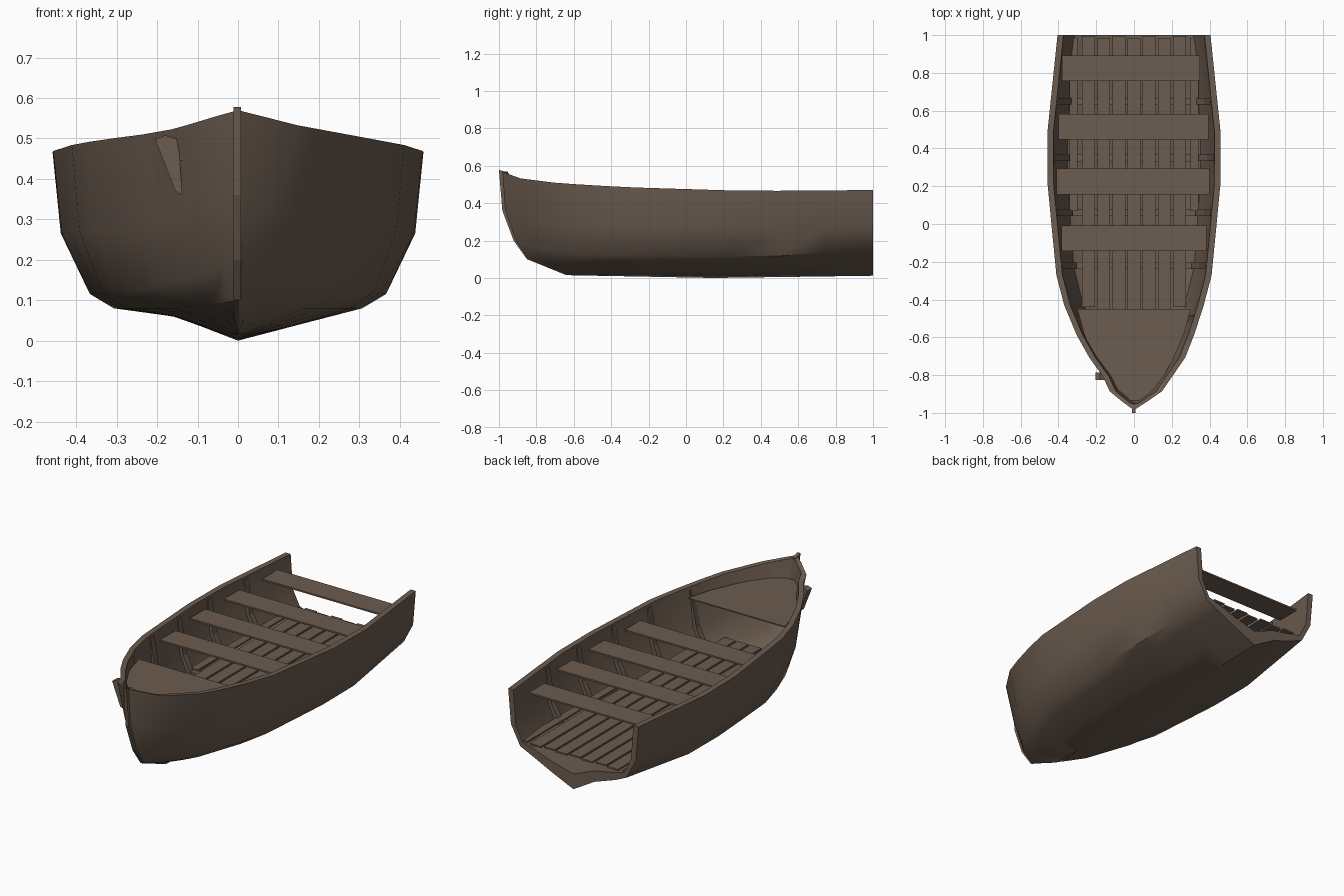
import bpy, bmesh, math

if "Cube" in bpy.data.objects:
    bpy.data.objects.remove(bpy.data.objects["Cube"])

wood = bpy.data.materials.new("weathered_brown_wood")
wood.diffuse_color = (0.15, 0.108, 0.08, 1)
wood.use_nodes = True
wood.node_tree.nodes["Principled BSDF"].inputs["Base Color"].default_value = wood.diffuse_color


def make(name, verts, faces, smooth=None):
    """Build one mesh part, merged and with outward normals."""
    bm = bmesh.new()
    vs = [bm.verts.new(v) for v in verts]
    for f in faces:
        bm.faces.new([vs[i] for i in f])
    bmesh.ops.remove_doubles(bm, verts=bm.verts[:], dist=0.0005)
    bmesh.ops.recalc_face_normals(bm, faces=bm.faces[:])
    me = bpy.data.meshes.new(name)
    bm.to_mesh(me)
    bm.free()
    me.materials.append(wood)
    ob = bpy.data.objects.new(name, me)
    bpy.context.collection.objects.link(ob)
    if smooth:
        bpy.context.view_layer.objects.active = ob
        ob.select_set(True)
        bpy.ops.object.shade_smooth_by_angle(angle=math.radians(smooth))
        ob.select_set(False)
    return ob


def prism(name, a, b):
    """Solid between two matching outlines."""
    n = len(a)
    faces = [list(range(n)), list(range(2 * n - 1, n - 1, -1))]
    faces += [(i, (i + 1) % n, n + (i + 1) % n, n + i) for i in range(n)]
    return make(name, a + b, faces)


def box(name, x0, x1, y0, y1, z0, z1):
    ring = [(x0, y0), (x1, y0), (x1, y1), (x0, y1)]
    return prism(name, [(x, y, z0) for x, y in ring], [(x, y, z1) for x, y in ring])


def interp(table, y):
    if y <= table[0][0]:
        return table[0][1:]
    for a, b in zip(table, table[1:]):
        if y <= b[0]:
            t = (y - a[0]) / (b[0] - a[0])
            return tuple(p + (q - p) * t for p, q in zip(a[1:], b[1:]))
    return table[-1][1:]


# hull lines from gunwale to keel: (y, half width, height)
LINES = [
    [(-.985, 0, .57), (-.95, .055, .556), (-.89, .145, .533), (-.71, .27, .51), (-.52, .345, .496),
     (-.28, .41, .484), (.2, .457, .469), (.47, .46, .466), (1, .405, .47)],
    [(-.97, 0, .36), (-.88, .1, .33), (-.7, .23, .29), (-.5, .325, .275), (-.28, .39, .27),
     (.2, .435, .265), (.47, .44, .265), (1, .388, .275)],
    [(-.915, 0, .2), (-.8, .1, .16), (-.6, .22, .13), (-.28, .33, .118), (.2, .365, .115),
     (.47, .37, .115), (1, .33, .165)],
    [(-.85, 0, .1), (-.75, .07, .088), (-.6, .16, .08), (-.28, .27, .08), (.3, .31, .08), (1, .26, .133)],
    [(-.75, 0, .06), (-.6, .07, .04), (-.28, .13, .036), (.3, .16, .042), (1, .13, .07)],
    [(-.64, 0, .015), (.15, 0, 0), (1, 0, .012)],
]
# inner skin offsets for each line: inset, lift
INSET = [(.032, 0), (.03, 0), (.015, .025), (.01, .04), (.005, .06), (0, .085)]
STEPS = [0, .02, .05, .09, .14, .2, .28, .36, .48, .6, .74, .87, 1]
KEEL = len(LINES) - 1


def hull_point(k, y, side, inner=False):
    x, z = interp(LINES[k], y)
    if side < 0 and k < 2:                      # dented left bow
        x *= 1 - .19 * max(0, 1 - abs(y + .8) / .28)
    if side < 0 and k == 4:                     # flatter left bottom
        z += .018
    if inner:
        x, z = max(0, x - INSET[k][0]), z + INSET[k][1]
    return (side * x, y, z)


# hull: outer and inner skins joined along gunwale and stern
cols = [(k, -1) for k in range(KEEL)] + [(KEEL, 1)] + [(k, 1) for k in reversed(range(KEEL))]
verts, faces = [], []
for inner in (False, True):
    for s in STEPS:
        for k, side in cols:
            y0 = LINES[k][0][0]
            y = y0 + (1 - y0) * s
            p = hull_point(k, y, side, inner)
            if s < .01:
                p = (0, y + (.03 if inner else 0), p[2])
            verts.append(p)
C, R = len(cols), len(STEPS)
N = C * R
for o in (0, N):
    for r in range(R - 1):
        for c in range(C - 1):
            i = o + r * C + c
            faces.append((i, i + 1, i + C + 1, i + C))
for r in range(R - 1):
    for c in (0, C - 1):
        i = r * C + c
        faces.append((i, i + C, i + C + N, i + N))
for c in range(C - 1):
    i = (R - 1) * C + c
    faces.append((i, i + 1, i + 1 + N, i + N))
make("hull", verts, faces, 40)

# stem post at the bow, tapering along the curved prow
stem = [(-1, .578), (-.982, .36), (-.922, .2), (-.85, .1), (-.82, .14),
        (-.88, .22), (-.94, .37), (-.95, .562)]
prism("stem_post", [(-.011, y, z) for y, z in stem], [(.007, y, z) for y, z in stem])

# bow deck
half = [(.3, -.45), (.265, -.58), (.205, -.72), (.125, -.86), (.04, -.935)]
deck = half + [(-x, y) for x, y in reversed(half)]
prism("bow_deck", [(x, y, .446) for x, y in deck], [(x, y, .453) for x, y in deck])

# bench seats
for n, (y, xl, xr) in enumerate([(.825, .38, .35), (.515, .40, .395), (.225, .41, .40), (-.075, .385, .385)]):
    box(f"seat_{n + 1}", -xl, xr, y - .068, y + .068, .412, .421)

# floor planks, the outer ones starting further aft
for n in range(9):
    x = (n - 4) * .08
    y0 = -.62
    while interp(LINES[2], y0)[0] < abs(x) + .035 and y0 < .2:
        y0 += .03
    w = .034 if abs(x) < .3 else .022
    box(f"floor_plank_{n + 1}", x - w, x + w, y0, .985 + .01 * (n % 2), .186, .195)

# joists under the floor and ribs up the sides
for n, y in enumerate([.65, .35, .06, -.22, -.5]):
    w = interp(LINES[2], y)[0] - .03
    box(f"floor_joist_{n + 1}", -w, w, y - .018, y + .018, .16, .185)
    for side, label in ((-1, "left"), (1, "right")):
        wall = [hull_point(k, y, side, True) for k in (2, 1, 0)]
        prof = [(p[0], p[2]) for p in wall]
        prof[-1] = (prof[-1][0], prof[-1][1] - .015)
        prof += [(prof[2][0] - side * .006, prof[2][1]), (prof[1][0] - side * .022, prof[1][1]),
                 (prof[0][0] - side * .03, prof[0][1])]
        prism(f"rib_{label}_{n + 1}", [(x, y - .017, z) for x, z in prof], [(x, y + .017, z) for x, z in prof])

# loose rib poking through the left bow
prof = [(-.205, .498), (-.18, .508), (-.147, .498), (-.138, .36), (-.155, .37)]
prism("broken_bow_rib", [(x, -.825, z) for x, z in prof], [(x, -.785, z) for x, z in prof])
